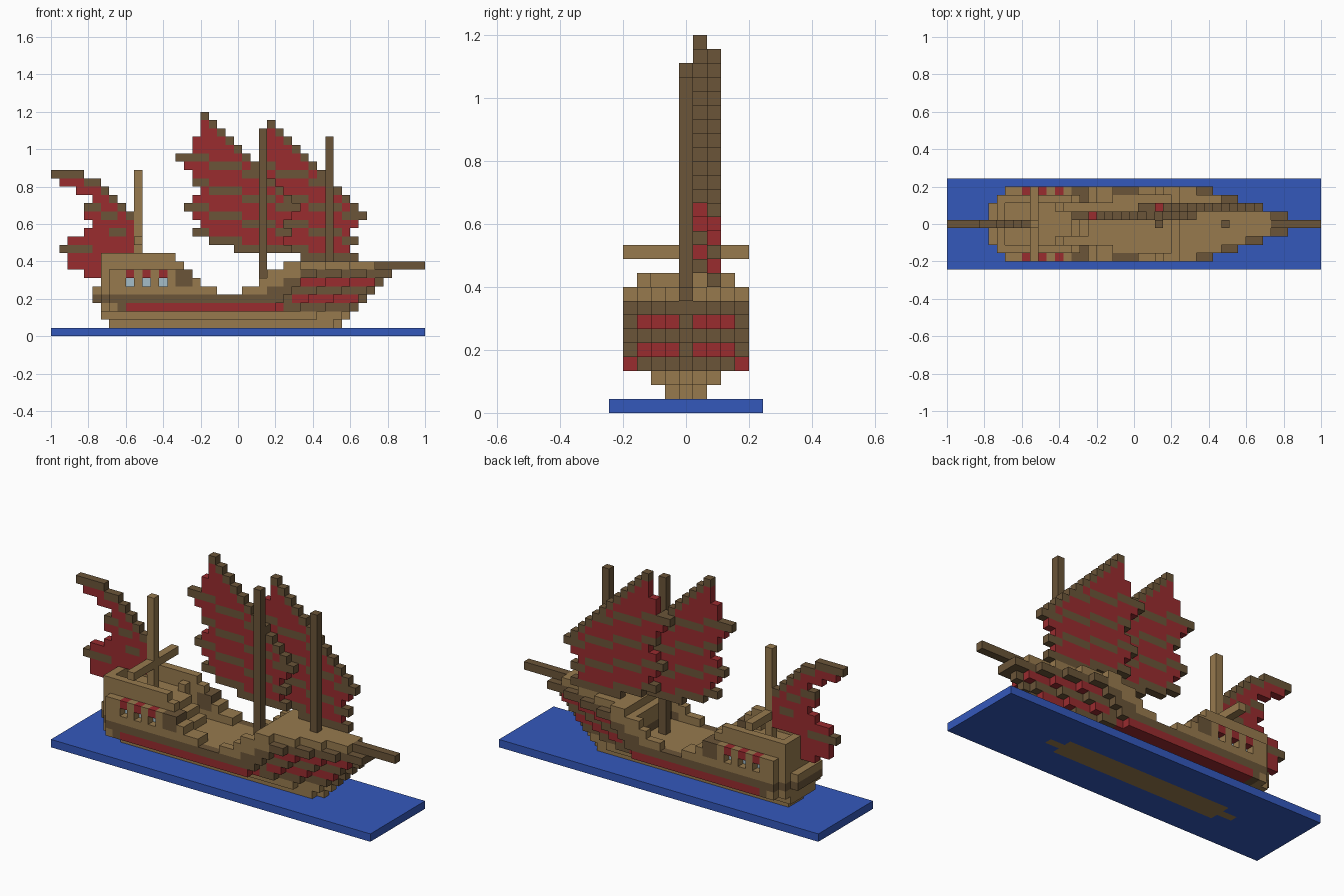
import bpy
import bmesh
from mathutils import Vector

cube = bpy.data.objects.get("Cube")
if cube:
    bpy.data.objects.remove(cube, do_unlink=True)

V = 2 / 45  # block size


def material(name, rgb):
    m = bpy.data.materials.new(name)
    m.use_nodes = True
    m.diffuse_color = (*rgb, 1)
    m.node_tree.nodes["Principled BSDF"].inputs["Base Color"].default_value = (*rgb, 1)
    return m


LIGHT, DARK, RED, BLUE, GLASS = range(5)
MATS = [material("light_wood", (0.31, 0.195, 0.076)),
        material("dark_wood", (0.145, 0.09, 0.04)),
        material("sail_red", (0.32, 0.025, 0.028)),
        material("water_blue", (0.034, 0.098, 0.5)),
        material("window_glass", (0.376, 0.515, 0.578))]

AXES = [Vector(a) for a in ((1, 0, 0), (0, 1, 0), (0, 0, 1))]


def block_part(name, cells):
    """Skin a set of blocks {(i, j, k): colour} with its outer faces only."""
    bm = bmesh.new()
    corners = {}

    def corner(p):
        key = tuple(round(c * 2) for c in p)
        if key not in corners:
            corners[key] = bm.verts.new(p * V)
        return corners[key]

    for (i, j, k), colour in cells.items():
        centre = Vector((i - 22, j, k + 0.5))
        for n in range(3):
            for sign in (-1, 1):
                d = AXES[n] * sign
                if (i + int(d.x), j + int(d.y), k + int(d.z)) in cells:
                    continue
                u, w = AXES[(n + 1) % 3] / 2, AXES[(n + 2) % 3] / 2 * sign
                mid = centre + d / 2
                quad = [mid - u - w, mid + u - w, mid + u + w, mid - u + w]
                bm.faces.new([corner(p) for p in quad]).material_index = colour
    mesh = bpy.data.meshes.new(name)
    bm.to_mesh(mesh)
    bm.free()
    for m in MATS:
        mesh.materials.append(m)
    ob = bpy.data.objects.new(name, mesh)
    bpy.context.collection.objects.link(ob)
    return ob


def span(a, b):
    return range(a, b + 1)


# Water slab, with the keel showing through underneath
water = {(i, j, 0): LIGHT if 8 <= i <= 34 and abs(j) <= (1 if 10 <= i <= 32 else 0) else BLUE
         for i in span(0, 44) for j in span(-5, 5)}
block_part("water", water)


# Hull: each layer reaches one block further forward than the one below
def bow_half(i, k):
    end = 38 if k == 8 else 33 + k
    extra = 3 if k >= 7 else 2
    return (end - i + extra) // 3 if i <= end else -1


def hull_colour(i, j, k, half):
    if k <= 2 or k == 8:
        return LIGHT
    if k == 3:
        return RED if 9 <= i <= 27 else LIGHT if i < 8 else DARK
    if k == 4:
        if 7 <= i < 28 and abs(j) < half:
            return LIGHT
        return RED if i >= 29 and j else DARK
    if k == 5:
        return DARK if i >= 26 else LIGHT
    if k == 6:
        return RED if i >= 30 and j else DARK if i >= 28 else LIGHT
    return DARK if i >= 30 else LIGHT


hull = {}
starts = {1: 7, 2: 6, 3: 6, 4: 5, 5: 23, 6: 25, 7: 26, 8: 28}
for k, start in starts.items():
    for i in span(start, 40):
        half = min(k if k < 3 else 4, i - 3, bow_half(i, k))
        for j in span(-half, half):
            if k >= 5 and i < 27 and abs(j) < 4:
                continue  # open deck between the rails
            hull[i, j, k] = hull_colour(i, j, k, half)
block_part("hull", hull)
block_part("bowsprit", {(i, 0, 8): DARK for i in span(39, 44)})

# Stern castle: cabin, stepped side rails, stairs, windows
castle = {}
rail_end = {5: 19, 6: 17, 7: 16, 8: 15, 9: 14}
for k, end in rail_end.items():
    for i in span(5 if k == 5 else 6, end):
        half = min(4 if k < 8 else 3, i - 3)
        for j in span(-half, half):
            side = abs(j)
            if k < 8:
                solid = i <= 13 or side >= 3 or (side <= 1 and i <= 21 - k)
            else:
                solid = side == half or i == 6 or (i == 13 and k == 8 and side > 1)
            if not solid:
                continue
            colour = LIGHT
            if i in (9, 11, 13) and side >= 3:
                if k == 6:
                    if side == 4:
                        continue  # window recess
                    colour = GLASS
                elif k == 7 and side == 4:
                    colour = RED
            if i >= 15 and k in (6, 7) and i <= 16 and side >= 3:
                colour = DARK
            castle[i, j, k] = colour
block_part("stern_castle", castle)


# Masts and yard
def mast(name, i, low, high, colour):
    block_part(name, {(i, 0, k): colour for k in span(low, high)})


mast("main_mast", 25, 5, 24, DARK)
mast("fore_mast", 33, 9, 23, DARK)
mast("aft_mast", 10, 8, 19, LIGHT)
block_part("aft_yard", {(10, j, 11): LIGHT for j in span(-4, 4) if j})

# Two matching battened sails: left edge of each row, from the peak down
LEFT = [18, 18, 18, 17, 17, 15, 16, 17, 17, 18, 17, 16, 17, 18, 17, 19, 22]
LOW_RIGHT = {14: 28, 13: 27, 12: 28, 11: 27, 10: 28}


def battened_sail(name, di, j, dk):
    cells = {}
    for n, left in enumerate(LEFT):
        k = 26 - n
        right = LOW_RIGHT.get(k, 18 + n)
        for i in span(left, right):
            batten = any(k == b - (i - 15) // 4 for b in (21, 18, 15, 12))
            edge = (i == right and k >= 15) or k == 10
            cells[i + di, j, k + dk] = DARK if batten or edge else RED
    block_part(name, cells)


battened_sail("main_sail", 0, 1, 0)
battened_sail("fore_sail", 8, 2, -1)

# Aft sail: first and last block of each row, from the top down
ROWS = [(0, 3), (1, 5), (3, 6), (5, 7), (4, 8), (4, 9), (5, 9), (4, 9),
        (2, 9), (1, 9), (2, 5), (2, 5), (4, 5)]
aft = {}
for n, (a, b) in enumerate(ROWS):
    k = 19 - n
    for i in span(a, b):
        dark = (k == 19 or (i == b and k >= 14) or (k == 15 and i < 6)
                or (k == 14 and 6 <= i < 8) or (k == 12 and i in (7, 8))
                or (k == 10 and i < 5) or (k == 18 and i == 4))
        aft[i, 0, k] = DARK if dark else RED
block_part("aft_sail", aft)
